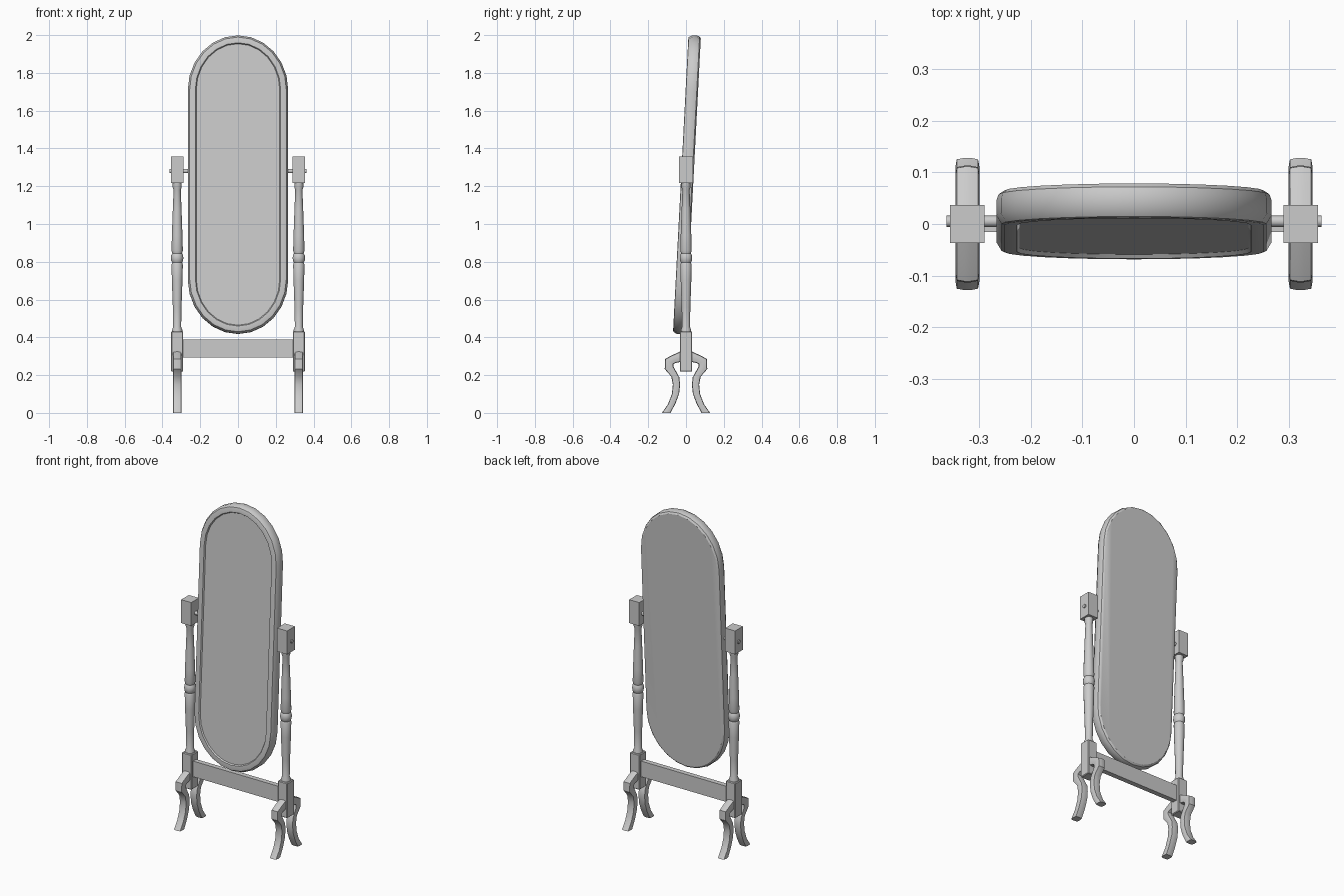
import bpy, bmesh, math
from mathutils import Matrix

if "Cube" in bpy.data.objects:
    bpy.data.objects.remove(bpy.data.objects["Cube"])

POST_X = 0.322


def finish(bm, name, smooth=None, matrix=None):
    if matrix:
        bm.transform(matrix)
    bmesh.ops.recalc_face_normals(bm, faces=bm.faces)
    me = bpy.data.meshes.new(name)
    bm.to_mesh(me)
    bm.free()
    ob = bpy.data.objects.new(name, me)
    bpy.context.collection.objects.link(ob)
    if smooth:
        bpy.ops.object.select_all(action='DESELECT')
        ob.select_set(True)
        bpy.context.view_layer.objects.active = ob
        bpy.ops.object.shade_smooth_by_angle(angle=math.radians(smooth))
    return ob


def loft(rings, cap_start=True, cap_end=True):
    bm = bmesh.new()
    loops = [[bm.verts.new(p) for p in r] for r in rings]
    n = len(loops[0])
    for a, b in zip(loops, loops[1:]):
        for i in range(n):
            bm.faces.new((a[i], a[(i + 1) % n], b[(i + 1) % n], b[i]))
    if cap_start:
        bm.faces.new(loops[0][::-1])
    if cap_end:
        bm.faces.new(loops[-1])
    return bm


def box(name, centre, size, bevel=0):
    bm = bmesh.new()
    bmesh.ops.create_cube(bm, size=1)
    bmesh.ops.scale(bm, vec=size, verts=bm.verts)
    if bevel:
        bmesh.ops.bevel(bm, geom=list(bm.edges), offset=bevel, segments=1, affect='EDGES')
    return finish(bm, name, matrix=Matrix.Translation(centre))


# Tilted long oval outline, inset by o at depth y
def outline(o, y, half=0.791, a=0.266, b=0.29, seg=6):
    pts = []
    for s in (1, -1):
        for i in range(2 * seg + 1):
            t = math.pi * i / (2 * seg)
            pts.append((s * (a - o) * math.cos(t), y,
                        s * ((half - b) + (b - o) * math.sin(t))))
    return pts


tilt = Matrix.Translation((0, 0.005, 1.208)) @ Matrix.Rotation(-0.052, 4, 'X')

# Frame with closed back, and glass set slightly into the front
frame_profile = [(0.014, 0.033), (0.004, 0.026), (0, 0.014), (0, -0.014),
                 (0.010, -0.031), (0.016, -0.033), (0.040, -0.033),
                 (0.045, -0.025)]
finish(loft([outline(*p) for p in frame_profile], True, False), "mirror_frame", 35, tilt)
bm = bmesh.new()
bm.faces.new([bm.verts.new(p) for p in outline(0.045, -0.025)])
glass = finish(bm, "mirror_glass", matrix=tilt)
if glass.data.polygons[0].normal.y > 0:
    glass.data.flip_normals()

# Turned spindle profile (radius, height)
spindle = [(0.027, 0.425), (0.027, 0.44), (0.021, 0.455), (0.023, 0.56),
           (0.028, 0.70), (0.030, 0.785), (0.026, 0.795), (0.031, 0.805),
           (0.033, 0.82), (0.031, 0.835), (0.026, 0.845), (0.030, 0.86),
           (0.028, 0.94), (0.023, 1.08), (0.019, 1.18), (0.024, 1.195),
           (0.024, 1.22)]

# Curved leg side profile: outer and inner (y, z) pairs
leg = [((0.025, 0.328), (0.025, 0.270)), ((0.075, 0.305), (0.055, 0.264)),
       ((0.111, 0.286), (0.067, 0.257)), ((0.113, 0.232), (0.066, 0.245)),
       ((0.078, 0.192), (0.035, 0.188)), ((0.070, 0.150), (0.031, 0.150)),
       ((0.075, 0.100), (0.036, 0.102)), ((0.096, 0.045), (0.056, 0.048)),
       ((0.128, 0.0), (0.082, 0.0))]


def leg_ring(outer, inner, x, side, n=12):
    pts = []
    for i in range(n):
        t = 2 * math.pi * (i + 0.5) / n
        c, s = math.cos(t), math.sin(t)
        k = 1 / max(abs(c), abs(s)) ** 0.6
        u = 0.5 + 0.5 * max(-1, min(1, c * k))
        w = 0.0235 * max(-1, min(1, s * k))
        pts.append((x + w, side * (inner[0] + (outer[0] - inner[0]) * u),
                    inner[1] + (outer[1] - inner[1]) * u))
    return pts


for sx, label in ((-1, "left"), (1, "right")):
    x = sx * POST_X
    # Post blocks and spindle
    box(label + "_top_block", (x, 0, 1.287), (0.067, 0.074, 0.142))
    box(label + "_lower_block", (x, 0, 0.325), (0.064, 0.066, 0.214), 0.004)
    rings = [[(x + r * math.cos(k * math.pi / 8), r * math.sin(k * math.pi / 8), z)
              for k in range(16)] for r, z in spindle]
    finish(loft(rings), label + "_spindle", 40)
    # Pivot peg
    bm = bmesh.new()
    bmesh.ops.create_cone(bm, cap_ends=True, segments=12, radius1=0.011,
                          radius2=0.011, depth=0.114)
    finish(bm, label + "_pivot_peg", 40,
           Matrix.Translation((sx * 0.305, 0.005, 1.28)) @ Matrix.Rotation(math.pi / 2, 4, 'Y'))
    # Front and back legs
    for sy, end in ((-1, "front"), (1, "back")):
        finish(loft([leg_ring(o, i, x, sy) for o, i in leg]),
               f"{label}_{end}_leg", 40)

# Stretcher between the posts
box("cross_rail", (0, 0, 0.34), (0.60, 0.03, 0.095))
